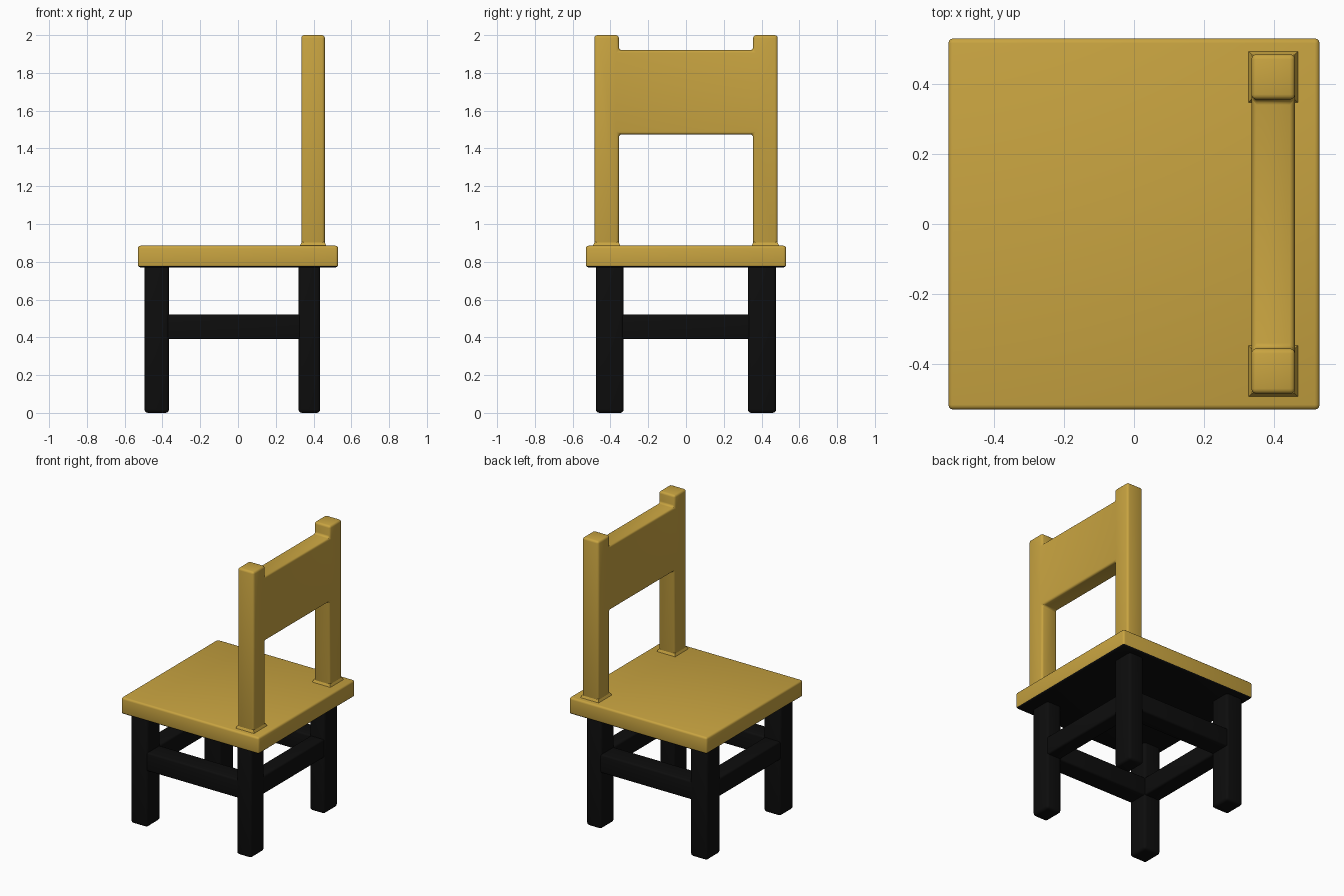
import bpy, bmesh, math

if "Cube" in bpy.data.objects:
    bpy.data.objects.remove(bpy.data.objects["Cube"])


def material(name, rgb):
    m = bpy.data.materials.new(name)
    m.diffuse_color = (*rgb, 1)
    m.use_nodes = True
    m.node_tree.nodes["Principled BSDF"].inputs["Base Color"].default_value = m.diffuse_color
    return m


WOOD = material("honey_wood", (0.58, 0.37, 0.052))
BLACK = material("black_paint", (0.004, 0.004, 0.004))


def finish(name, bm, bevel, mats, rule=None):
    """Round the edges, colour the faces and link the object."""
    if bevel:
        bmesh.ops.bevel(bm, geom=bm.edges[:], offset=bevel, segments=3,
                        profile=0.5, affect='EDGES', clamp_overlap=True)
    bmesh.ops.recalc_face_normals(bm, faces=bm.faces[:])
    for f in bm.faces:
        f.material_index = rule(f) if rule else 0
    me = bpy.data.meshes.new(name)
    bm.to_mesh(me)
    bm.free()
    for m in mats:
        me.materials.append(m)
    ob = bpy.data.objects.new(name, me)
    bpy.context.collection.objects.link(ob)
    bpy.context.view_layer.objects.active = ob
    ob.select_set(True)
    bpy.ops.object.shade_smooth_by_angle(angle=math.radians(35))
    ob.select_set(False)
    return ob


def box(name, x, y, z, bevel, mats, rule=None):
    bm = bmesh.new()
    bmesh.ops.create_cube(bm, size=1)
    for v in bm.verts:
        v.co = [(r[0] + r[1]) / 2 + c * (r[1] - r[0]) for c, r in zip(v.co, (x, y, z))]
    return finish(name, bm, bevel, mats, rule)


# Seat: wood slab with a black underside
box("seat", (-0.53, 0.53), (-0.53, 0.53), (0.77, 0.885), 0.014, [WOOD, BLACK],
    lambda f: 1 if f.normal.z < -0.5 else 0)

# Backrest: two posts and a wide panel, extruded from one outline
half = [(0.355, 1.92), (0.355, 2.0), (0.485, 2.0), (0.485, 0.85), (0.355, 0.85), (0.355, 1.475)]
outline = half + [(-y, z) for y, z in reversed(half)]
bm = bmesh.new()
face = bm.faces.new([bm.verts.new((0.335, y, z)) for y, z in outline])
ext = bmesh.ops.extrude_face_region(bm, geom=[face])
for v in ext["geom"]:
    if isinstance(v, bmesh.types.BMVert):
        v.co.x = 0.46
finish("backrest", bm, 0.015, [WOOD])

# Small flared collars where the posts meet the seat
for side, s in (("right", -1), ("left", 1)):
    bm = bmesh.new()
    bmesh.ops.create_cube(bm, size=1)
    for v in bm.verts:
        grow = 0.0 if v.co.z > 0 else 0.012
        v.co = (0.3975 + math.copysign(0.0605 + grow, v.co.x),
                s * 0.42 + math.copysign(0.063 + grow, v.co.y),
                0.905 if v.co.z > 0 else 0.88)
    finish("post_collar_" + side, bm, 0, [WOOD])

# Legs
LEG_X = {"front": (-0.495, -0.365), "back": (0.32, 0.435)}
LEG_Y = {"right": (-0.477, -0.33), "left": (0.327, 0.477)}
for xn, x in LEG_X.items():
    for yn, y in LEG_Y.items():
        box(f"leg_{xn}_{yn}", x, y, (0.0, 0.79), 0.018, [BLACK])

# Stretcher rails between the legs
RAIL_Z = (0.39, 0.52)
for yn, y in LEG_Y.items():
    box("side_rail_" + yn, (-0.42, 0.38), (y[0] + 0.005, y[1] - 0.005), RAIL_Z, 0.012, [BLACK])
for xn, x in LEG_X.items():
    box("cross_rail_" + xn, (x[0] + 0.005, x[1] - 0.005), (-0.4, 0.4), RAIL_Z, 0.012, [BLACK])
